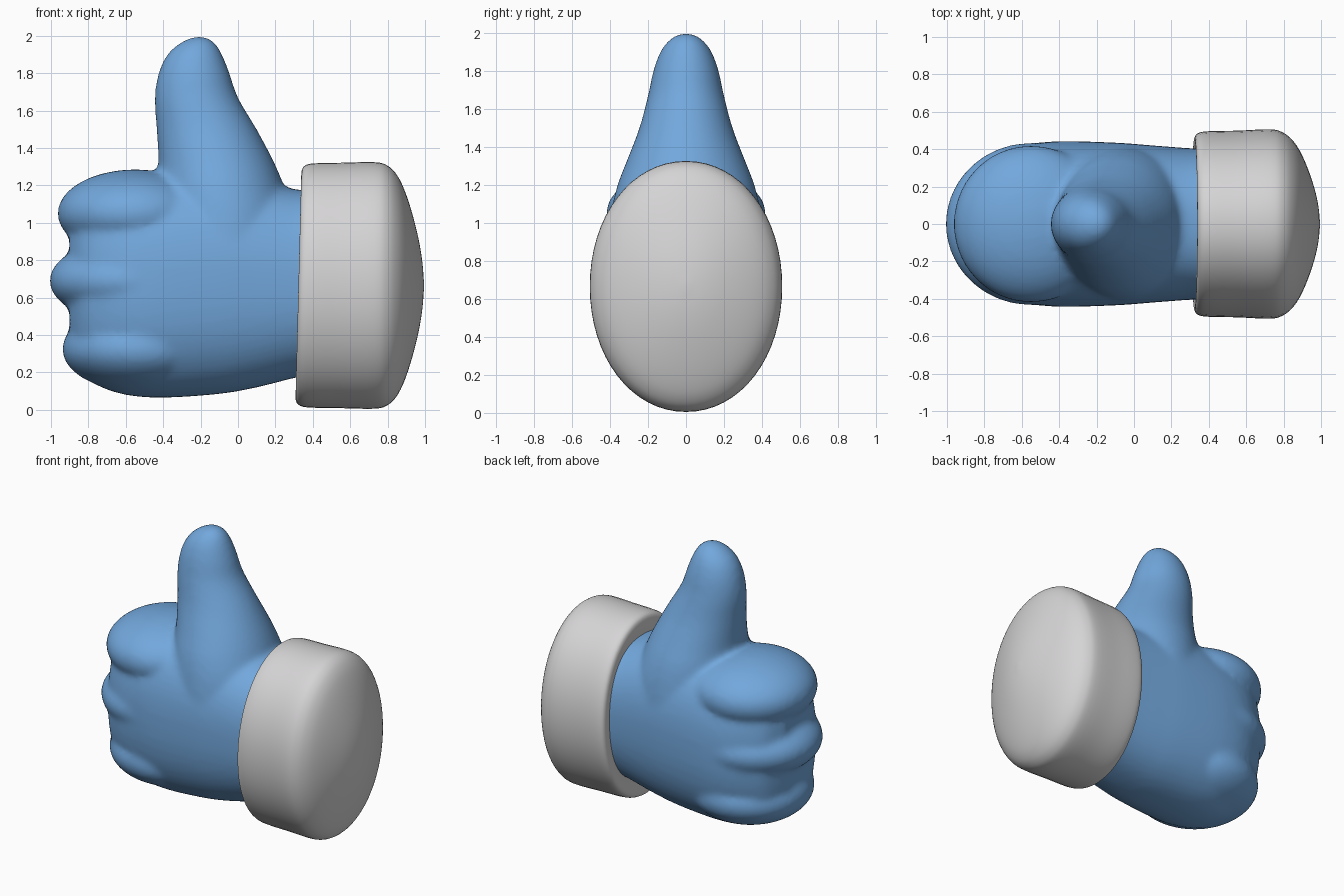
import bpy, bmesh, math
from mathutils import Vector, Matrix

if "Cube" in bpy.data.objects:
    bpy.data.objects.remove(bpy.data.objects["Cube"])


def material(name, rgb):
    m = bpy.data.materials.new(name)
    m.diffuse_color = (*rgb, 1)
    m.use_nodes = True
    m.node_tree.nodes["Principled BSDF"].inputs["Base Color"].default_value = m.diffuse_color
    return m


blue = material("glove blue", (0.17, 0.39, 0.72))
white = material("cuff white", (0.67, 0.66, 0.67))


def smooth_rows(rows, steps=4):
    """Catmull-Rom interpolation between profile rows."""
    out = []
    n = len(rows)
    for i in range(n - 1):
        a, b, c, d = (rows[max(0, min(n - 1, i + k))] for k in (-1, 0, 1, 2))
        for s in range(steps):
            t = s / steps
            out.append([0.5 * (2 * q + (r - p) * t + (2 * p - 5 * q + 4 * r - w) * t * t
                               + (3 * q - p - 3 * r + w) * t ** 3)
                        for p, q, r, w in zip(a, b, c, d)])
    return out + [list(rows[-1])]


def loft(bm, rows, axis, power=2.0, sides=64):
    """Rows are (position, low, high, half depth in y), along x or z."""
    rings = []
    for pos, low, high, ry in smooth_rows(rows):
        ring = []
        for k in range(sides):
            a = 2 * math.pi * k / sides
            c, s = math.cos(a), math.sin(a)
            y = ry * math.copysign(abs(c) ** (2 / power), c)
            w = (low + high) / 2 + (high - low) / 2 * math.copysign(abs(s) ** (2 / power), s)
            ring.append(bm.verts.new((pos, y, w) if axis == "x" else (w, y, pos)))
        rings.append(ring)
    for r0, r1 in zip(rings, rings[1:]):
        for k in range(sides):
            j = (k + 1) % sides
            bm.faces.new((r0[k], r0[j], r1[j], r1[k]))
    bm.faces.new(rings[0])
    bm.faces.new(rings[-1])


def finish(bm, name, mat):
    bmesh.ops.recalc_face_normals(bm, faces=bm.faces)
    for f in bm.faces:
        f.smooth = True
    me = bpy.data.meshes.new(name)
    bm.to_mesh(me)
    bm.free()
    me.materials.append(mat)
    ob = bpy.data.objects.new(name, me)
    bpy.context.collection.objects.link(ob)
    return ob


# Hand: palm, thumb and curled fingers fused into one soft surface
bm = bmesh.new()
loft(bm, [(0.45, 0.20, 1.17, 0.40), (0.30, 0.17, 1.18, 0.405), (0.10, 0.12, 1.23, 0.42),
          (-0.10, 0.085, 1.27, 0.435), (-0.40, 0.065, 1.275, 0.442), (-0.60, 0.08, 1.26, 0.42),
          (-0.75, 0.13, 1.22, 0.36), (-0.84, 0.20, 1.13, 0.29), (-0.90, 0.33, 1.03, 0.17)],
     "x", 2.4)
loft(bm, [(0.85, -0.45, 0.33, 0.42), (1.05, -0.44, 0.30, 0.395), (1.20, -0.43, 0.245, 0.36),
          (1.33, -0.425, 0.19, 0.31), (1.50, -0.435, 0.10, 0.245), (1.67, -0.445, 0.00, 0.20),
          (1.80, -0.425, -0.045, 0.172), (1.90, -0.378, -0.085, 0.135),
          (1.965, -0.305, -0.125, 0.085), (1.997, -0.23, -0.18, 0.025)], "z")
for x, z, rx, ry, rz in [(-0.55, 1.05, 0.415, 0.42, 0.235),
                         (-0.55, 0.69, 0.458, 0.435, 0.23),
                         (-0.52, 0.325, 0.42, 0.42, 0.23)]:
    bmesh.ops.create_uvsphere(bm, u_segments=48, v_segments=32, radius=1,
                              matrix=Matrix.LocRotScale(Vector((x, 0, z)), None, Vector((rx, ry, rz))))
hand = finish(bm, "hand", blue)
fuse = hand.modifiers.new("fuse", "REMESH")
fuse.mode = "VOXEL"
fuse.voxel_size = 0.02
fuse.use_smooth_shade = True
soften = hand.modifiers.new("soften", "SMOOTH")
soften.factor = 0.5
soften.iterations = 10

# Cuff: padded oval band with a domed end
bm = bmesh.new()
mid = 0.665
profile = [(0.335, 0.50, 0.39), (0.325, 0.57, 0.43), (0.325, 0.615, 0.465), (0.345, 0.642, 0.487),
           (0.40, 0.653, 0.496), (0.55, 0.656, 0.499), (0.73, 0.659, 0.506), (0.80, 0.64, 0.487),
           (0.85, 0.59, 0.445), (0.89, 0.51, 0.385), (0.93, 0.39, 0.295), (0.965, 0.25, 0.19),
           (0.985, 0.13, 0.10), (0.994, 0.02, 0.015)]
loft(bm, [(x, mid - rz, mid + rz, ry) for x, rz, ry in profile], "x", 2.05)
# The open edge leans slightly outward at the top
for v in bm.verts:
    if v.co.x < 0.6:
        v.co.x += 0.025 * (v.co.z - mid) * (0.6 - v.co.x) / 0.27
finish(bm, "cuff", white)
